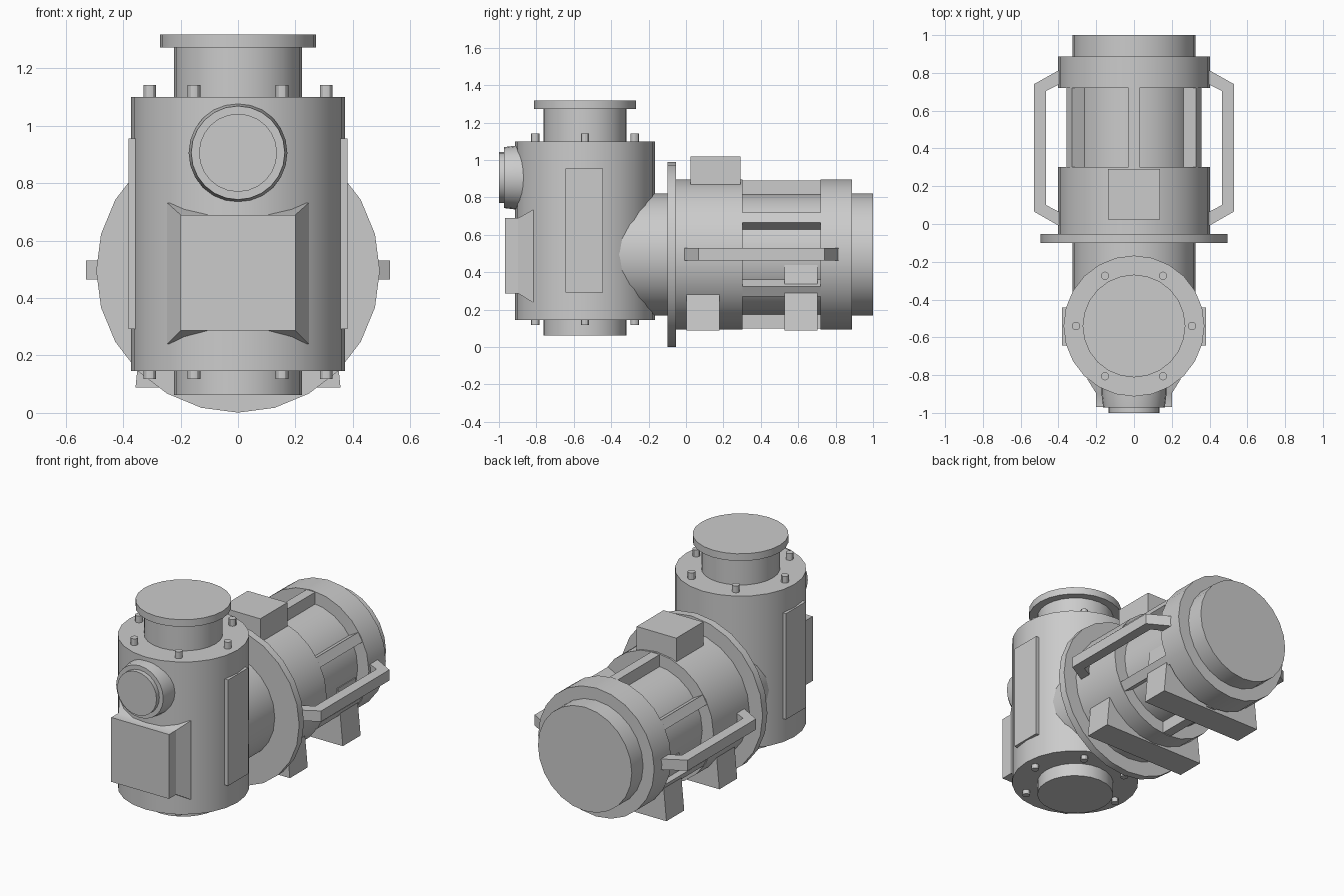
import bpy, bmesh
from math import sin, cos, pi, radians

if "Cube" in bpy.data.objects:
    bpy.data.objects.remove(bpy.data.objects["Cube"])

SIDES = 24
AXIS_Z = 0.495     # height of the motor axis
BODY_Y = -0.54     # centre of the upright body


def finish(bm, name):
    bmesh.ops.recalc_face_normals(bm, faces=bm.faces)
    me = bpy.data.meshes.new(name)
    bm.to_mesh(me)
    bm.free()
    ob = bpy.data.objects.new(name, me)
    bpy.context.collection.objects.link(ob)
    return ob


def loft(name, rings):
    """Skin a list of equal-length point rings and cap both ends."""
    bm = bmesh.new()
    rows = [[bm.verts.new(p) for p in ring] for ring in rings]
    n = len(rows[0])
    for a, b in zip(rows, rows[1:]):
        for i in range(n):
            j = (i + 1) % n
            bm.faces.new((a[i], a[j], b[j], b[i]))
    bm.faces.new(rows[0])
    bm.faces.new(rows[-1])
    return finish(bm, name)


def lathe(name, profile, place, sides=SIDES):
    """Revolve (radius, height) pairs; place maps local (a, b, h) to the world."""
    ang = [2 * pi * i / sides for i in range(sides)]
    return loft(name, [[place(r * cos(t), r * sin(t), h) for t in ang]
                       for r, h in profile])


def rect_y(hx, z0, z1, y):
    return [(-hx, y, z0), (hx, y, z0), (hx, y, z1), (-hx, y, z1)]


def box(name, x0, x1, y0, y1, z0, z1):
    return loft(name, [[(x0, y, z0), (x1, y, z0), (x1, y, z1), (x0, y, z1)]
                       for y in (y0, y1)])


# Upright body with bottom boss, neck and top cap
lathe("upright_body",
      [(.223, .063), (.223, .146), (.373, .146), (.373, 1.10), (.223, 1.10),
       (.223, 1.273), (.272, 1.273), (.272, 1.318)],
      lambda a, b, h: (a, b + BODY_Y, h))

# Bolts on both ends of the body
for i in range(6):
    t = radians(60 * i)
    cx, cy = .307 * cos(t), BODY_Y + .307 * sin(t)
    for end, z0, z1 in (("top", 1.08, 1.142), ("bottom", .118, .16)):
        lathe(f"{end}_bolt_{i + 1}", [(.022, z0), (.022, z1)],
              lambda a, b, h: (a + cx, b + cy, h), 12)

# Round port on the front
lathe("front_port", [(.136, -1.0), (.136, -.972), (.163, -.972), (.172, -.90), (.172, -.70)],
      lambda a, b, h: (a, h, b + .906))

# Front box with flared root
loft("front_box", [rect_y(.20, .287, .69, -.968), rect_y(.20, .287, .69, -.897),
                   rect_y(.247, .24, .732, -.822), rect_y(.247, .24, .732, -.75)])

# Motor: coupling tube, flange, front housing, recessed core, rear housing, end cap
lathe("motor",
      [(.325, -.54), (.325, -.10), (.494, -.10), (.494, -.053), (.402, -.053),
       (.402, .303), (.325, .303), (.325, .72), (.402, .72), (.402, .888),
       (.325, .888), (.325, 1.0)],
      lambda a, b, h: (a, h, b + AXIS_Z))

# Six ribs bridging the recess between the housings
for i in range(6):
    rib = box(f"motor_rib_{i + 1}", .28, .396, .29, .73, -.03, .03)
    rib.location.z = AXIS_Z
    rib.rotation_euler.y = radians(30 + 60 * i)

# Terminal box on the motor
box("terminal_box", -.137, .137, .025, .292, .80, 1.018)

# Side panels and carrying handles, mirrored
handle = [(.36, -.03), (.40, -.008), (.53, .066), (.53, .74), (.40, .813), (.36, .835),
          (.36, .757), (.465, .705), (.465, .10), (.36, .045)]
for side, s in (("right", 1), ("left", -1)):
    box(f"{side}_side_panel", s * .30, s * .382, -.643, -.443, .293, .956)
    loft(f"{side}_handle", [[(s * x, y, z) for x, y in handle] for z in (.464, .531)])

# Tapered cross feet under the motor
for name, y0, y1 in (("front_foot", .003, .18), ("rear_foot", .527, .703)):
    loft(name, [[(-.357, y, .088), (.357, y, .088), (.323, y, .44), (-.323, y, .44)]
                for y in (y0, y1)])

# Smooth round surfaces, keep hard edges
for ob in bpy.context.collection.objects:
    ob.select_set(True)
    bpy.context.view_layer.objects.active = ob
bpy.ops.object.shade_smooth_by_angle(angle=radians(30))
